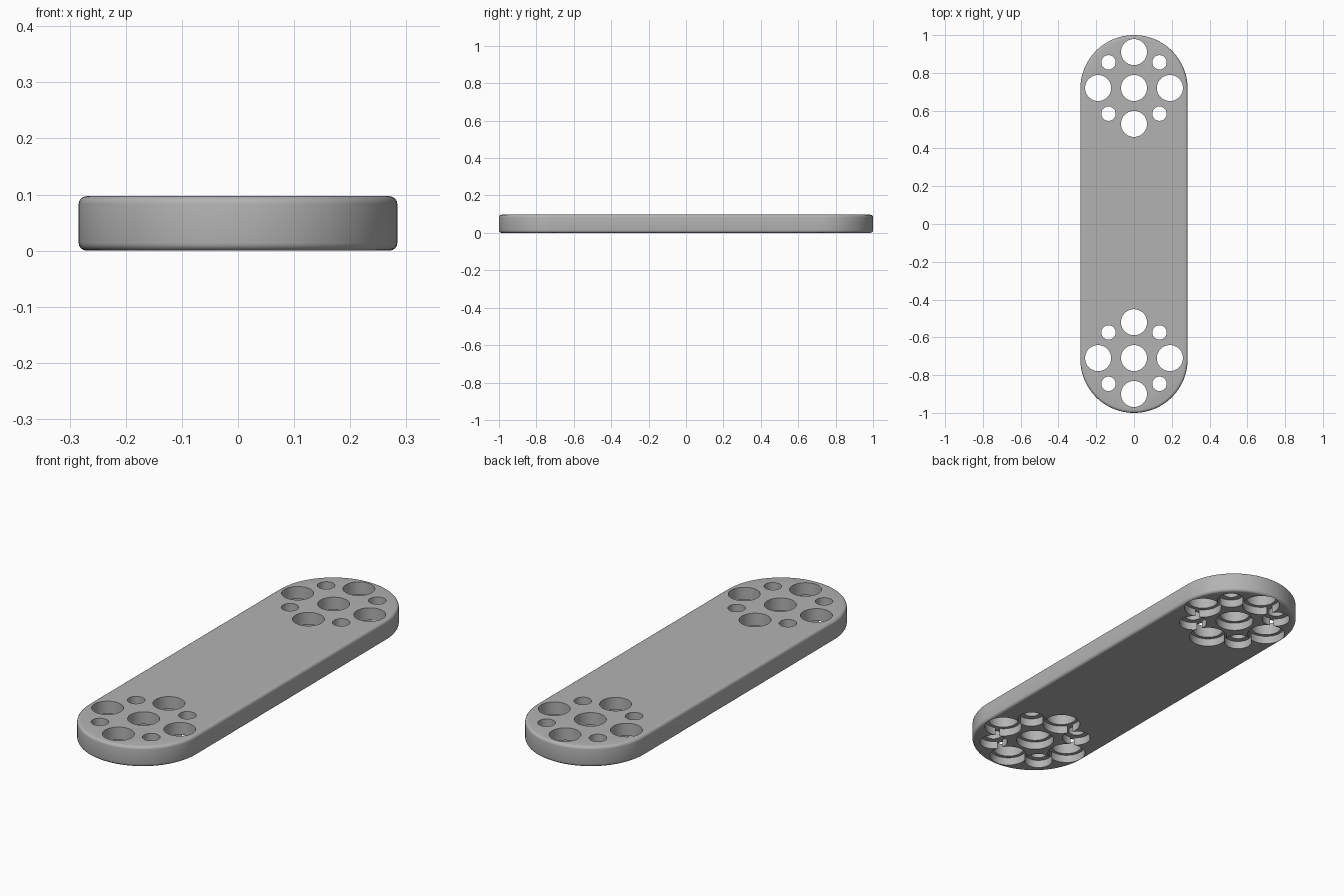
import bpy, bmesh
from math import sin, cos, pi, radians

cube = bpy.data.objects.get("Cube")
if cube:
    bpy.data.objects.remove(cube, do_unlink=True)

HALF_W, HEIGHT, EDGE = 0.284, 0.097, 0.014
LEDGE = 0.038            # depth of the counterbores underneath

grey = bpy.data.materials.new("mid grey")
grey.use_nodes = True
tone = (0.45, 0.45, 0.45, 1)
grey.diffuse_color = tone
grey.node_tree.nodes["Principled BSDF"].inputs["Base Color"].default_value = tone


def make_object(name, bm):
    bmesh.ops.recalc_face_normals(bm, faces=bm.faces)
    mesh = bpy.data.meshes.new(name)
    bm.to_mesh(mesh)
    bm.free()
    mesh.materials.append(grey)
    obj = bpy.data.objects.new(name, mesh)
    bpy.context.collection.objects.link(obj)
    return obj


def lathe_solid(bm, x, y, profile, sides=48):
    """Closed turned solid from (radius, height) pairs, bottom to top."""
    rings = [[bm.verts.new((x + r * cos(2 * pi * i / sides),
                            y + r * sin(2 * pi * i / sides), z))
              for i in range(sides)] for r, z in profile]
    for low, high in zip(rings, rings[1:]):
        for i in range(sides):
            j = (i + 1) % sides
            bm.faces.new((low[i], low[j], high[j], high[i]))
    bm.faces.new(rings[0][::-1])
    bm.faces.new(rings[-1])


# Bar with rounded ends
bm = bmesh.new()
steps = 48
outline = []
for end, start in ((1, 0), (-1, pi)):
    for i in range(steps + 1):
        a = start + pi * i / steps
        outline.append(bm.verts.new((HALF_W * cos(a),
                                     end * (1 - HALF_W) + HALF_W * sin(a), 0)))
base = bm.faces.new(outline)
top = bmesh.ops.extrude_face_region(bm, geom=[base])
bmesh.ops.translate(bm, vec=(0, 0, HEIGHT),
                    verts=[v for v in top["geom"] if isinstance(v, bmesh.types.BMVert)])
bar = make_object("bar", bm)

# Rounded rims
rim = bar.modifiers.new("rims", 'BEVEL')
rim.width = EDGE
rim.segments = 4
rim.limit_method = 'ANGLE'
rim.angle_limit = radians(40)

# Stepped hole cutters: four large round a fifth, small ones on the diagonals
large = [(0, 0), (0.19, 0), (-0.19, 0), (0, 0.19), (0, -0.19)]
small = [(sx * 0.135, sy * 0.136) for sx in (1, -1) for sy in (1, -1)]
cutters = []
for name, spots, bore, counterbore in (("large_holes", large, 0.069, 0.085),
                                       ("small_holes", small, 0.038, 0.063)):
    bm = bmesh.new()
    profile = [(counterbore, -0.05), (counterbore, LEDGE),
               (bore, LEDGE), (bore, HEIGHT + 0.05)]
    for centre in (0.72, -0.71):
        for x, y in spots:
            lathe_solid(bm, x, centre + y, profile)
    cutter = make_object(name, bm)
    cutter.hide_render = True
    cut = bar.modifiers.new(name, 'BOOLEAN')
    cut.operation = 'DIFFERENCE'
    cut.solver = 'EXACT'
    cut.object = cutter
    cutters.append(cutter)

# Bake the cuts and drop the helpers
bpy.context.view_layer.update()
depsgraph = bpy.context.evaluated_depsgraph_get()
finished = bpy.data.meshes.new_from_object(bar.evaluated_get(depsgraph))
bar.modifiers.clear()
bar.data = finished
for cutter in cutters:
    bpy.data.objects.remove(cutter, do_unlink=True)
finished.materials.clear()
finished.materials.append(grey)
for face in finished.polygons:
    face.material_index = 0

bpy.ops.object.select_all(action='DESELECT')
bar.select_set(True)
bpy.context.view_layer.objects.active = bar
bpy.ops.object.shade_smooth_by_angle(angle=radians(35))
